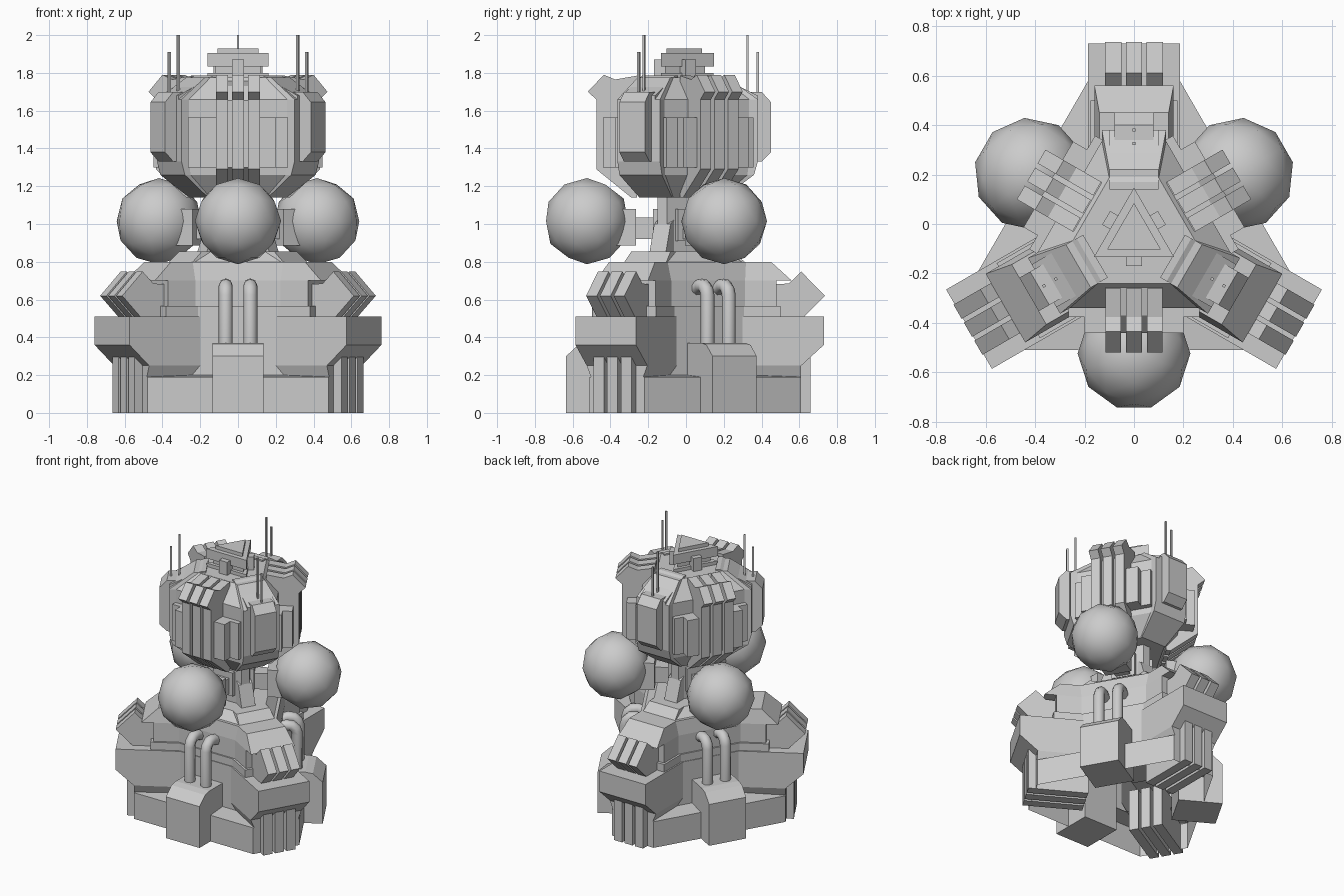
import bpy, bmesh, math
from mathutils import Vector, Matrix

if "Cube" in bpy.data.objects:
    bpy.data.objects.remove(bpy.data.objects["Cube"])

AXIS_Y = -0.04                 # three-fold symmetry axis
ARM = (90, 210, 330)           # directions of the arms
BALL = (270, 30, 150)          # directions of the spheres
S3 = math.sqrt(3)


def spin(deg):
    return Matrix.Translation((0, AXIS_Y, 0)) @ Matrix.Rotation(math.radians(deg), 4, 'Z')


def finish(bm, name):
    bmesh.ops.recalc_face_normals(bm, faces=bm.faces)
    me = bpy.data.meshes.new(name)
    bm.to_mesh(me)
    bm.free()
    ob = bpy.data.objects.new(name, me)
    bpy.context.collection.objects.link(ob)
    return ob


def skin(bm, rings, bottom=True, top=True):
    vs = [[bm.verts.new(p) for p in ring] for ring in rings]
    n = len(vs[0])
    for a, b in zip(vs, vs[1:]):
        for i in range(n):
            bm.faces.new((a[i], a[(i + 1) % n], b[(i + 1) % n], b[i]))
    if bottom:
        bm.faces.new(vs[0][::-1])
    if top:
        bm.faces.new(vs[-1])


def slabs(name, dirs, profile, half, centres=(0,)):
    """Extrude an (r, z) profile sideways, repeated at every direction."""
    bm = bmesh.new()
    for d in dirs:
        m = spin(d)
        for c in centres:
            skin(bm, [[m @ Vector((r, c + s * half, z)) for r, z in profile] for s in (-1, 1)])
    return finish(bm, name)


def box(name, dirs, r0, r1, z0, z1, half, centres=(0,)):
    return slabs(name, dirs, [(r0, z0), (r1, z0), (r1, z1), (r0, z1)], half, centres)


def star(name, layers, **caps):
    """Loft Y-shaped sections: (z, arm reach, arm half width, core face distance)."""
    rings = []
    for z, reach, w, d in layers:
        inner = 2 * d - S3 * w
        ring = []
        for a in ARM:
            ring += [spin(a) @ Vector(p) for p in
                     ((inner, -w, z), (reach, -w, z), (reach, w, z), (inner, w, z))]
        rings.append(ring)
    bm = bmesh.new()
    skin(bm, rings, **caps)
    return finish(bm, name)


def hexa(name, layers, **caps):
    """Loft truncated triangles: (z, corner reach, flat face distance)."""
    rings = []
    for z, reach, d in layers:
        w = (d - reach / 2) * 2 / S3
        rings.append([spin(a) @ Vector((reach, s * w, z)) for a in ARM for s in (-1, 1)])
    bm = bmesh.new()
    skin(bm, rings, **caps)
    return finish(bm, name)


def triangle(name, radius, z0, z1):
    bm = bmesh.new()
    skin(bm, [[spin(a) @ Vector((radius, 0, z)) for a in ARM] for z in (z0, z1)])
    return finish(bm, name)


RIBS = (-0.084, 0, 0.084)

# Base: hollow skirt, wide band and sloping upper body
hexa("base_skirt", [(0, .65, .47), (.19, .65, .47), (.20, .63, .33)], bottom=False, top=False)
star("base_band", [(.19, .65, .16, .33), (.25, .65, .185, .33), (.36, .77, .185, .33),
                   (.51, .77, .185, .33)], bottom=False)
star("base_ledge", [(.50, .54, .175, .325), (.565, .54, .175, .325)])
star("base_body", [(.55, .52, .16, .315), (.70, .52, .16, .315), (.70, .60, .16, .315),
                   (.80, .49, .14, .30)])
star("base_deck", [(.79, .36, .13, .29), (.855, .29, .12, .22)])

# Ribs on the arm ends and hooked louvres above
box("arm_lower_ribs", ARM, .30, .70, 0, .30, .032, RIBS)
slabs("arm_hooks", ARM, [(.50, .68), (.585, .685), (.65, .748), (.775, .62), (.70, .545),
                         (.665, .51), (.50, .51)], .033, RIBS)

# Boxes between the arms with paired exhaust pipes
slabs("side_boxes", BALL, [(.30, 0), (.595, 0), (.595, .30), (.53, .36), (.48, .37), (.30, .37)], .135)
for d in BALL:
    for t in (-.065, .065):
        cu = bpy.data.curves.new("exhaust_pipe", 'CURVE')
        cu.dimensions = '3D'
        cu.bevel_depth = .037
        cu.bevel_resolution = 2
        cu.use_fill_caps = True
        sp = cu.splines.new('POLY')
        path = [(.42, .35), (.42, .62), (.41, .65), (.385, .672), (.35, .675), (.28, .65)]
        sp.points.add(len(path) - 1)
        for p, (r, z) in zip(sp.points, path):
            p.co = (*(spin(d) @ Vector((r, t, z))), 1)
        sp.use_smooth = True
        ob = bpy.data.objects.new("exhaust_pipe", cu)
        bpy.context.collection.objects.link(ob)

# Neck with brackets holding the three spheres
hexa("neck_core", [(.84, .17, .11), (1.18, .17, .11)])
slabs("neck_fins", ARM, [(.10, .85), (.22, .85), (.17, 1.0), (.10, 1.04)], .05)
box("ball_mount", BALL, .08, .135, .91, 1.08, .08)
box("ball_strut", BALL, .10, .25, .92, 1.035, .05)
box("ball_collar", BALL, .225, .33, .885, 1.08, .09)
bm = bmesh.new()
for d in BALL:
    bmesh.ops.create_icosphere(bm, subdivisions=2, radius=.228,
                               matrix=spin(d) @ Matrix.Translation((.484, 0, 1.015)))
for f in bm.faces:
    f.smooth = True
finish(bm, "spheres")

# Head hull with three stubby corners
star("head_hull", [(1.14, .24, .10, .20), (1.26, .40, .13, .295), (1.33, .42, .13, .30),
                   (1.66, .42, .13, .30), (1.775, .26, .10, .20)])

# Head faces: stepped panels and hooked ribs
box("face_panel_wide", BALL, .25, .335, 1.30, 1.565, .265)
box("face_panel", BALL, .25, .40, 1.30, 1.565, .20)
slabs("face_backing", BALL, [(.2, 1.17), (.24, 1.17), (.40, 1.30), (.40, 1.655), (.33, 1.73), (.2, 1.76)], .115)
slabs("face_ribs", BALL, [(.22, 1.14), (.25, 1.14), (.435, 1.29), (.435, 1.66), (.48, 1.70),
                          (.395, 1.79), (.335, 1.765), (.22, 1.785)], .032, RIBS)

# Corner pods with antennas
slabs("pod_strip", ARM, [(.18, 1.70), (.42, 1.60), (.42, 1.68), (.21, 1.785), (.18, 1.785)], .10)
slabs("pod", ARM, [(.30, 1.33), (.44, 1.33), (.49, 1.38), (.49, 1.645), (.44, 1.70), (.34, 1.70)], .078)
box("antenna_tall", ARM, .359, .371, 1.69, 2.0, .006)
box("antenna_short", ARM, .414, .426, 1.69, 1.91, .006)

# Triangular cap stack
triangle("cap_base", .185, 1.765, 1.80)
triangle("cap_neck", .14, 1.79, 1.84)
triangle("cap_plate", .187, 1.835, 1.905)
triangle("cap_top", .125, 1.90, 1.93)
box("cap_nubs", BALL, .07, .13, 1.77, 1.87, .032)
